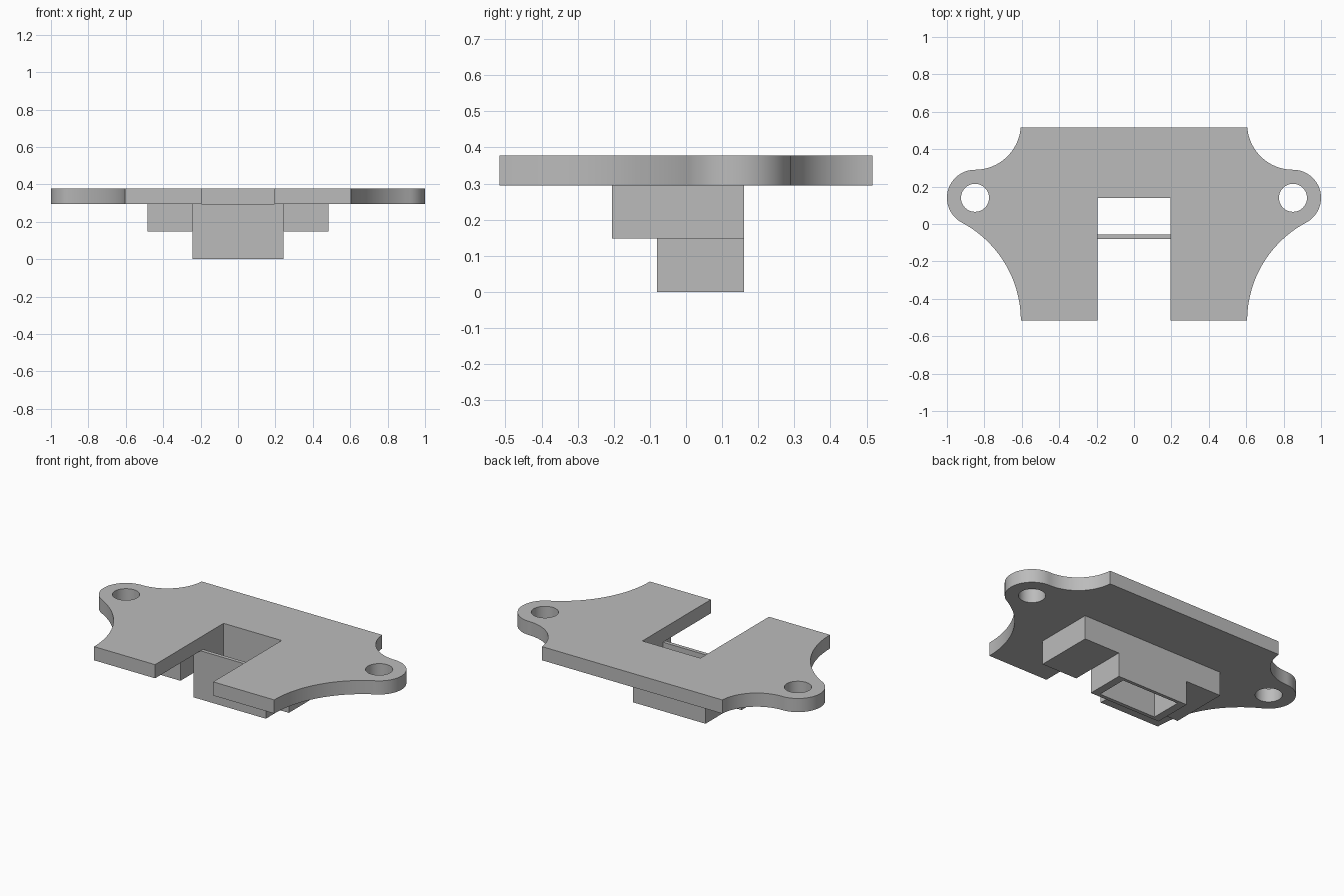
import bpy, bmesh
from math import cos, sin, radians, atan2, degrees, hypot

cube = bpy.data.objects.get("Cube")
if cube:
    bpy.data.objects.remove(cube, do_unlink=True)

grey = bpy.data.materials.new("plain grey")
grey.use_nodes = True
grey.diffuse_color = (0.5, 0.5, 0.5, 1)
grey.node_tree.nodes["Principled BSDF"].inputs["Base Color"].default_value = (0.5, 0.5, 0.5, 1)


def arc(cx, cy, r, start, end, steps=24):
    angles = [radians(start + (end - start) * i / steps) for i in range(steps + 1)]
    return [(cx + r * cos(a), cy + r * sin(a)) for a in angles]


def rect(x0, x1, y0, y1):
    return [(x0, y0), (x1, y0), (x1, y1), (x0, y1)]


def prism(name, loops, z0, z1):
    """Extrude an outline, with optional hole loops, from z0 to z1."""
    bm = bmesh.new()
    edges = []
    for loop in loops:
        vs = [bm.verts.new((x, y, z0)) for x, y in loop]
        edges += [bm.edges.new((a, b)) for a, b in zip(vs, vs[1:] + vs[:1])]
    bmesh.ops.triangle_fill(bm, edges=edges, use_beauty=True, use_dissolve=False)
    ext = bmesh.ops.extrude_face_region(bm, geom=bm.faces[:], use_keep_orig=True)
    top = [g for g in ext["geom"] if isinstance(g, bmesh.types.BMVert)]
    bmesh.ops.translate(bm, verts=top, vec=(0, 0, z1 - z0))
    bmesh.ops.recalc_face_normals(bm, faces=bm.faces[:])
    mesh = bpy.data.meshes.new(name)
    bm.to_mesh(mesh)
    bm.free()
    mesh.materials.append(grey)
    obj = bpy.data.objects.new(name, mesh)
    bpy.context.collection.objects.link(obj)
    bpy.ops.object.select_all(action='DESELECT')
    obj.select_set(True)
    bpy.context.view_layer.objects.active = obj
    bpy.ops.object.shade_smooth_by_angle(angle=radians(30))
    return obj


# Main dimensions
half_depth, half_body, slot = 0.517, 0.605, 0.195
ear_x, ear_y, ear_r, hole_r = 0.85, 0.14, 0.15, 0.075
plate_z, plate_top = 0.295, 0.378

# Front flank arc, tangent to the body side and to the ear
dx, dy = ear_x - half_body, ear_y + half_depth
flank_r = (dx**2 + dy**2 - ear_r**2) / (2 * (dx + ear_r))
flank_x = half_body + flank_r
touch = degrees(atan2(-dy, flank_x - ear_x))

# Rear fillet arc between the ear and the back edge
fillet_r = dx
fillet_y = ear_y + ear_r + fillet_r
rear_end = 180 + degrees(atan2(fillet_y - half_depth, fillet_r))

# Mounting plate with two ears, holes and a front slot
side = [(slot, ear_y), (slot, -half_depth)]
side += arc(flank_x, -half_depth, flank_r, 180, 180 + touch)
side += arc(ear_x, ear_y, ear_r, touch, 90, 36)[1:]
side += arc(ear_x, fillet_y, fillet_r, 270, rear_end)[1:]
outline = side + [(-x, y) for x, y in reversed(side)]
holes = [arc(s * ear_x, ear_y, hole_r, 0, 360, 40)[:-1] for s in (1, -1)]
prism("mounting_plate", [outline] + holes, plate_z, plate_top)

# Hollow central sleeve under the slot
prism("centre_sleeve", [rect(-0.243, 0.243, -0.08, 0.16),
                        rect(-slot, slot, -0.057, ear_y)], 0, plate_z)

# Solid blocks either side of the sleeve
prism("left_block", [rect(0.243, 0.485, -0.205, 0.16)], 0.148, plate_z)
prism("right_block", [rect(-0.485, -0.243, -0.205, 0.16)], 0.148, plate_z)
